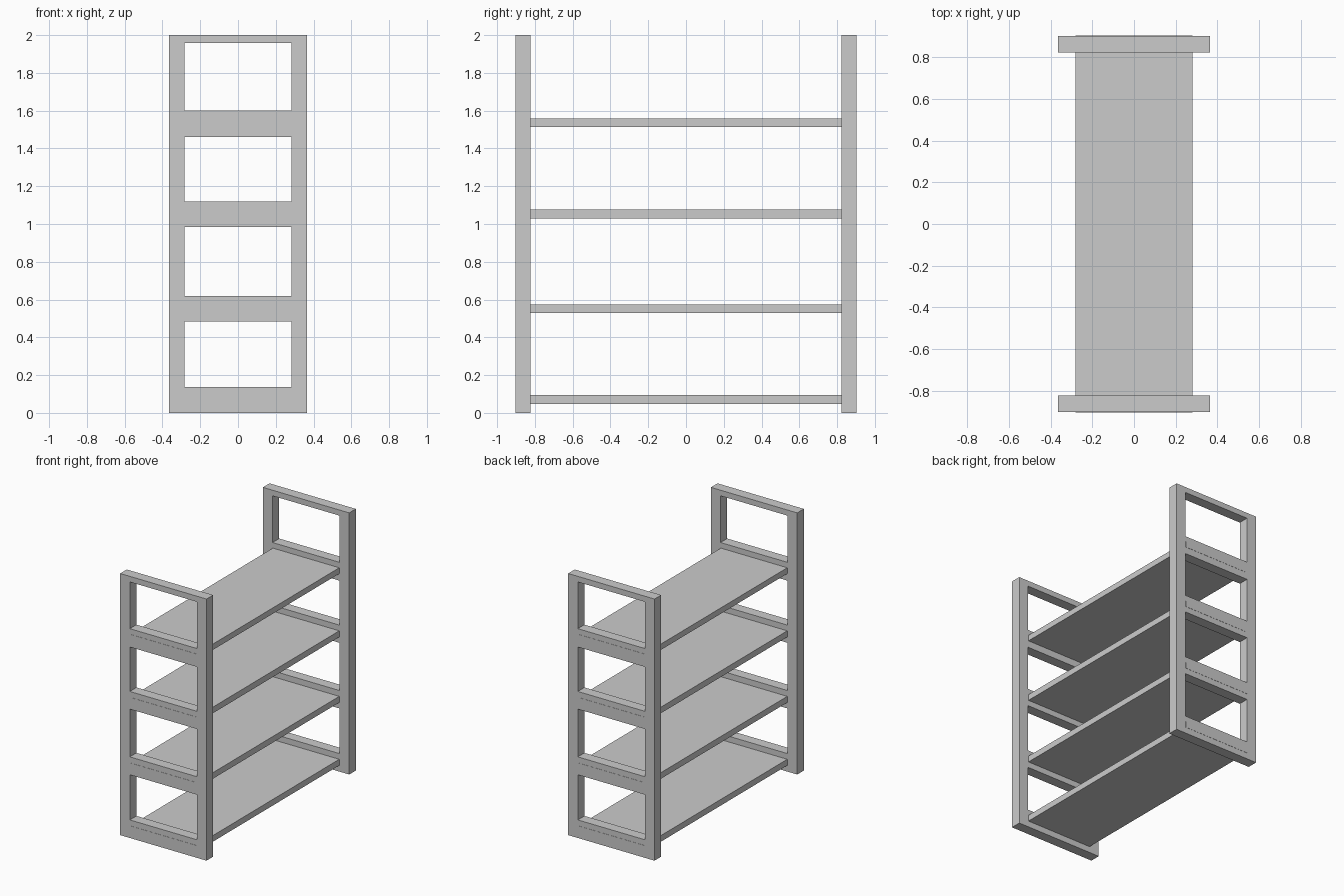
import bpy
import bmesh

if "Cube" in bpy.data.objects:
    bpy.data.objects.remove(bpy.data.objects["Cube"])

W, INNER = 0.365, 0.283            # frame half width, opening half width
Y_OUT, Y_IN = 0.902, 0.822         # outer and inner faces of the end frames
OPENINGS = [(0.138, 0.483), (0.62, 0.985), (1.12, 1.46), (1.60, 1.957)]
SHELVES = [(0.047, 0.094), (0.528, 0.575), (1.029, 1.076), (1.513, 1.558)]


def finish(name, bm):
    bmesh.ops.recalc_face_normals(bm, faces=bm.faces[:])
    mesh = bpy.data.meshes.new(name)
    bm.to_mesh(mesh)
    bm.free()
    obj = bpy.data.objects.new(name, mesh)
    bpy.context.collection.objects.link(obj)
    return obj


def end_frame(name, y0, y1):
    """Ladder frame: grid of quads with the openings left out, then extruded."""
    bm = bmesh.new()
    xs = [-W, -INNER, INNER, W]
    zs = [0.0] + [z for pair in OPENINGS for z in pair] + [2.0]
    grid = [[bm.verts.new((x, y0, z)) for x in xs] for z in zs]
    for r in range(len(zs) - 1):
        for c in range(3):
            if c == 1 and r % 2 == 1:
                continue
            bm.faces.new((grid[r][c], grid[r][c + 1],
                          grid[r + 1][c + 1], grid[r + 1][c]))
    ext = bmesh.ops.extrude_face_region(bm, geom=bm.faces[:], use_keep_orig=True)
    verts = [v for v in ext["geom"] if isinstance(v, bmesh.types.BMVert)]
    bmesh.ops.translate(bm, verts=verts, vec=(0, y1 - y0, 0))
    return finish(name, bm)


def shelf(name, z0, z1):
    """Flat board tenoned through both end frames."""
    bm = bmesh.new()
    bmesh.ops.create_cube(bm, size=1)
    bmesh.ops.scale(bm, verts=bm.verts[:], vec=(0.562, 2 * Y_OUT + 0.003, z1 - z0))
    bmesh.ops.translate(bm, verts=bm.verts[:], vec=(0, 0, (z0 + z1) / 2))
    return finish(name, bm)


# End frames
end_frame("front_end_frame", -Y_OUT, -Y_IN)
end_frame("back_end_frame", Y_IN, Y_OUT)

# Shelves
for i, (z0, z1) in enumerate(SHELVES, 1):
    shelf(f"shelf_{i}", z0, z1)
